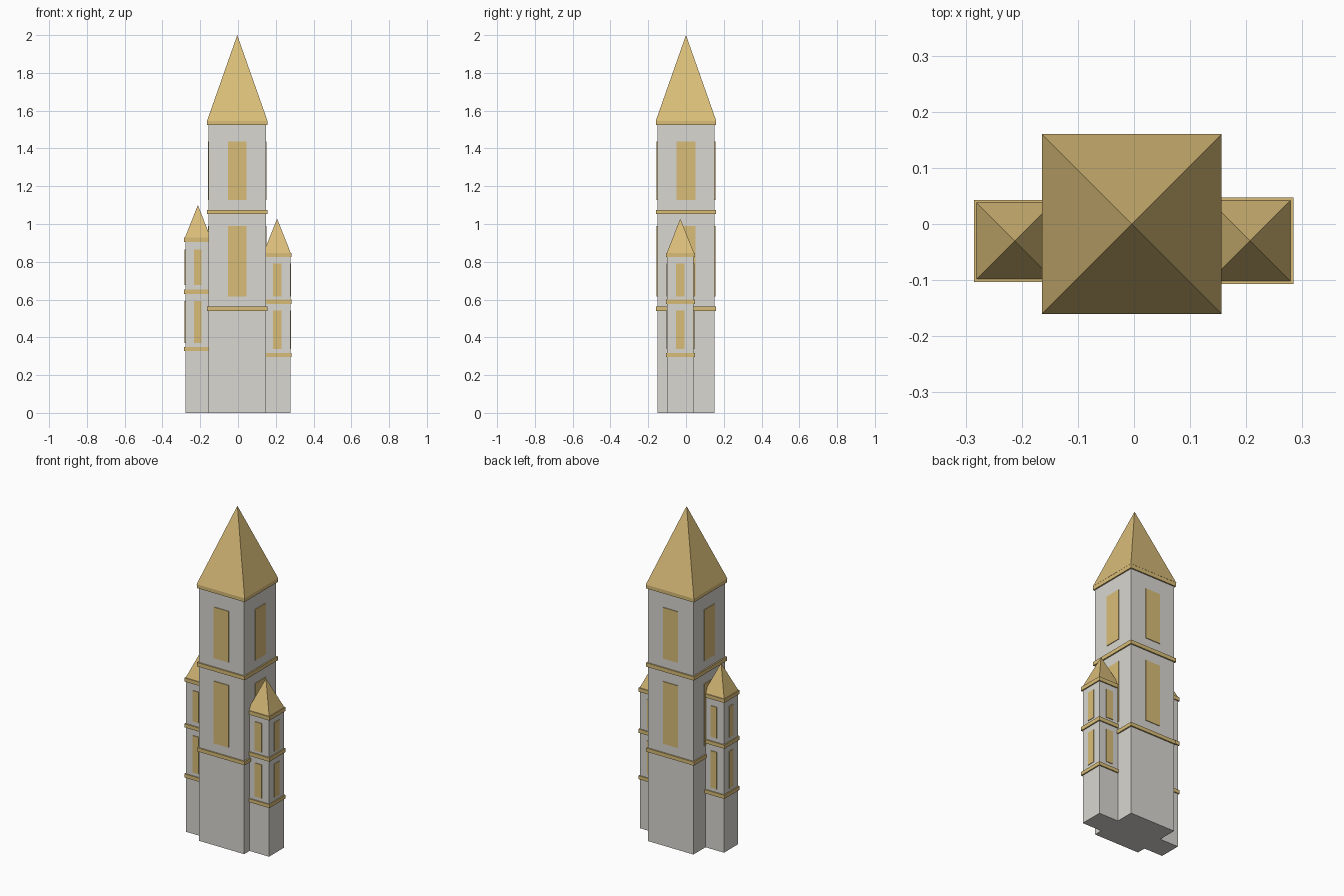
import bpy, bmesh
from mathutils import Matrix

if "Cube" in bpy.data.objects:
    bpy.data.objects.remove(bpy.data.objects["Cube"])


def material(name, rgb):
    m = bpy.data.materials.new(name)
    m.diffuse_color = (*rgb, 1.0)
    m.use_nodes = True
    m.node_tree.nodes["Principled BSDF"].inputs["Base Color"].default_value = m.diffuse_color
    return m


STONE = material("pale_stone", (0.69, 0.68, 0.635))
GOLD = material("gold", (0.70, 0.51, 0.19))


def finish(bm, name, mat):
    mesh = bpy.data.meshes.new(name)
    bm.to_mesh(mesh)
    bm.free()
    mesh.materials.append(mat)
    obj = bpy.data.objects.new(name, mesh)
    bpy.context.collection.objects.link(obj)
    return obj


def add_box(bm, x, y, hx, hy, z0, z1):
    m = Matrix.Translation((x, y, (z0 + z1) / 2)) @ Matrix.Diagonal((2 * hx, 2 * hy, z1 - z0, 1))
    bmesh.ops.create_cube(bm, size=1, matrix=m)


def tower(name, x, y, half, band_half, roof_half, win_half, eave, apex, bands, windows, sides):
    # square shaft
    bm = bmesh.new()
    add_box(bm, x, y, half, half, 0, eave[0] + 0.005)
    finish(bm, name + "_shaft", STONE)

    # string courses and eave moulding
    bm = bmesh.new()
    for z0, z1 in bands + [eave]:
        add_box(bm, x, y, band_half, band_half, z0, z1)
    finish(bm, name + "_bands", GOLD)

    # window plates standing slightly proud of each visible wall
    bm = bmesh.new()
    t = 0.004
    for z0, z1 in windows:
        for sx, sy in sides:
            add_box(bm, x + sx * half, y + sy * half,
                    t if sx else win_half, t if sy else win_half, z0, z1)
    finish(bm, name + "_windows", GOLD)

    # pyramid roof
    bm = bmesh.new()
    base = [bm.verts.new((x + a * roof_half, y + b * roof_half, eave[1]))
            for a, b in ((-1, -1), (1, -1), (1, 1), (-1, 1))]
    tip = bm.verts.new((x, y, apex))
    bm.faces.new(base[::-1])
    for i in range(4):
        bm.faces.new((base[i], base[(i + 1) % 4], tip))
    finish(bm, name + "_roof", GOLD)


FRONT, BACK, LEFT, RIGHT = (0, -1), (0, 1), (-1, 0), (1, 0)

tower("main_tower", -0.004, 0.0, 0.151, 0.159, 0.160, 0.05, (1.523, 1.546), 2.0,
      [(0.54, 0.562), (1.052, 1.075)], [(0.615, 0.99), (1.128, 1.436)],
      [FRONT, BACK, LEFT, RIGHT])

tower("left_turret", -0.2125, -0.03, 0.066, 0.073, 0.068, 0.020, (0.906, 0.928), 1.10,
      [(0.328, 0.35), (0.63, 0.652)], [(0.371, 0.593), (0.678, 0.864)],
      [FRONT, BACK, LEFT])

tower("right_turret", 0.207, -0.03, 0.070, 0.077, 0.072, 0.023, (0.824, 0.847), 1.028,
      [(0.297, 0.318), (0.576, 0.599)], [(0.339, 0.541), (0.615, 0.79)],
      [FRONT, BACK, RIGHT])
